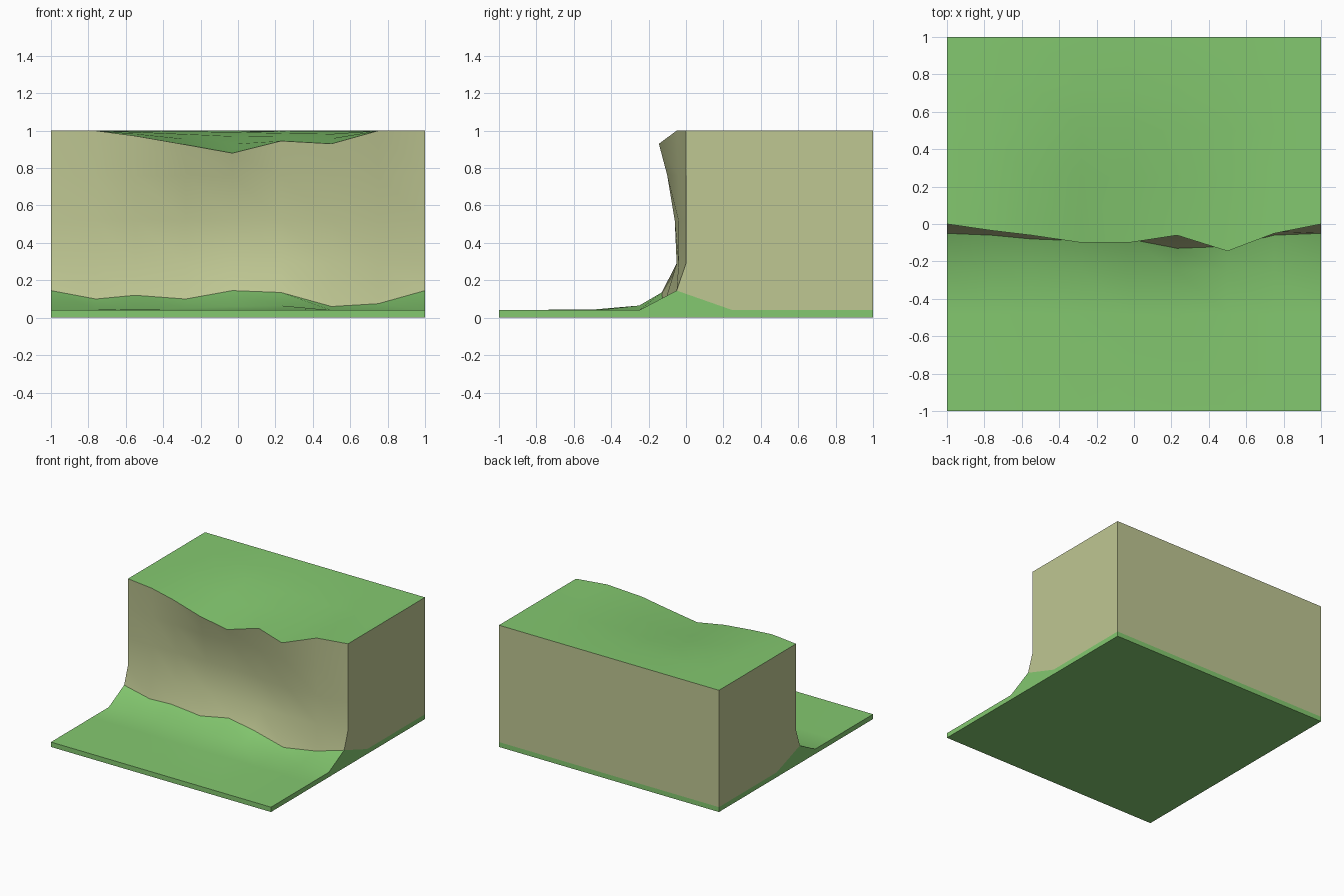
import bpy, bmesh, math

if "Cube" in bpy.data.objects:
    bpy.data.objects.remove(bpy.data.objects["Cube"])


def material(name, color):
    m = bpy.data.materials.new(name)
    m.diffuse_color = (*color, 1)
    m.use_nodes = True
    m.node_tree.nodes["Principled BSDF"].inputs["Base Color"].default_value = m.diffuse_color
    return m


GRASS = material("grass", (0.23, 0.58, 0.16))
EARTH = material("earth", (0.52, 0.57, 0.29))

# shared columns across the width, and the rim and foot lines of the cliff
XS = [-1, -0.76, -0.55, -0.28, -0.03, 0.23, 0.50, 0.75, 1]
RIM_Y = [0, -0.035, -0.06, -0.10, -0.10, -0.06, -0.145, -0.05, 0]
RIM_Z = [1, 1, 0.972, 0.925, 0.88, 0.945, 0.93, 1, 1]
FOOT_Y = [-0.05, -0.06, -0.08, -0.09, -0.08, -0.13, -0.12, -0.06, -0.05]
FOOT_Z = [0.145, 0.10, 0.12, 0.10, 0.145, 0.135, 0.06, 0.075, 0.145]
# depth of the cliff face at heights between rim and foot
FACE = {
    0.76: [0, -0.02, -0.04, -0.06, -0.05, -0.05, -0.10, -0.04, 0],
    0.52: [0, -0.02, -0.02, -0.01, -0.01, -0.03, -0.06, -0.04, 0],
    0.29: [0, -0.03, -0.03, -0.02, -0.03, -0.05, -0.05, -0.04, 0],
}
# height of the grass bank at two distances in front of the foot
BANK = {
    -0.25: [0.04, 0.045, 0.045, 0.05, 0.06, 0.065, 0.04, 0.04, 0.04],
    -0.48: [0.04, 0.04, 0.045, 0.04, 0.04, 0.045, 0.04, 0.04, 0.04],
}


def row(ys, zs):
    return list(zip(XS, ys, zs))


def flat(v):
    return [v] * len(XS)


def build(name, rows, polys, mat):
    """Skin rows of points into a sheet, then add flat closing polygons."""
    bm = bmesh.new()
    grid = [[bm.verts.new(p) for p in r] for r in rows]
    for a, b in zip(grid, grid[1:]):
        for i in range(len(XS) - 1):
            bm.faces.new((a[i], b[i], b[i + 1], a[i + 1]))
    for poly in polys:
        bm.faces.new([bm.verts.new(p) for p in poly])
    bmesh.ops.remove_doubles(bm, verts=bm.verts, dist=0.0005)
    me = bpy.data.meshes.new(name)
    bm.to_mesh(me)
    bm.free()
    me.materials.append(mat)
    ob = bpy.data.objects.new(name, me)
    bpy.context.collection.objects.link(ob)
    bpy.ops.object.select_all(action='DESELECT')
    ob.select_set(True)
    bpy.context.view_layer.objects.active = ob
    bpy.ops.object.shade_smooth_by_angle(angle=math.radians(50))


def sides(profile):
    """Matching end walls from one y-z profile."""
    return [[(1, y, z) for y, z in profile],
            [(-1, y, z) for y, z in reversed(profile)]]


# upper grass, sagging toward the rim
rim = row(RIM_Y, RIM_Z)
upper = [row(flat(1), flat(1))]
for y, sag in ((0.75, 0.06), (0.5, 0.25), (0.25, 0.6)):
    upper.append(row(flat(y), [1 - sag * (1 - z) for z in RIM_Z]))
build("upper_grass", upper + [rim], [], GRASS)

# cliff face with end walls and back wall
foot = row(FOOT_Y, FOOT_Z)
face = [rim] + [row(ys, flat(z)) for z, ys in FACE.items()] + [foot]
wall = [r[-1][1:] for r in face] + [(0.25, 0.04), (1, 0.04), (1, 1)]
back = [(1, 1, 0.04), (-1, 1, 0.04), (-1, 1, 1), (1, 1, 1)]
build("cliff", face, sides(wall) + [back], EARTH)

# lower grass bank with its thin base slab
lower = [foot] + [row(flat(y), zs) for y, zs in BANK.items()]
lower.append(row(flat(-1), flat(0.04)))
slab = [(-1, 0), (1, 0), (1, 0.04), (0.25, 0.04)] + [r[-1][1:] for r in lower]
front = [(-1, -1, 0), (1, -1, 0), (1, -1, 0.04), (-1, -1, 0.04)]
rear = [(1, 1, 0), (-1, 1, 0), (-1, 1, 0.04), (1, 1, 0.04)]
under = [(-1, 1, 0), (1, 1, 0), (1, -1, 0), (-1, -1, 0)]
build("lower_grass", lower, sides(slab) + [front, rear, under], GRASS)
